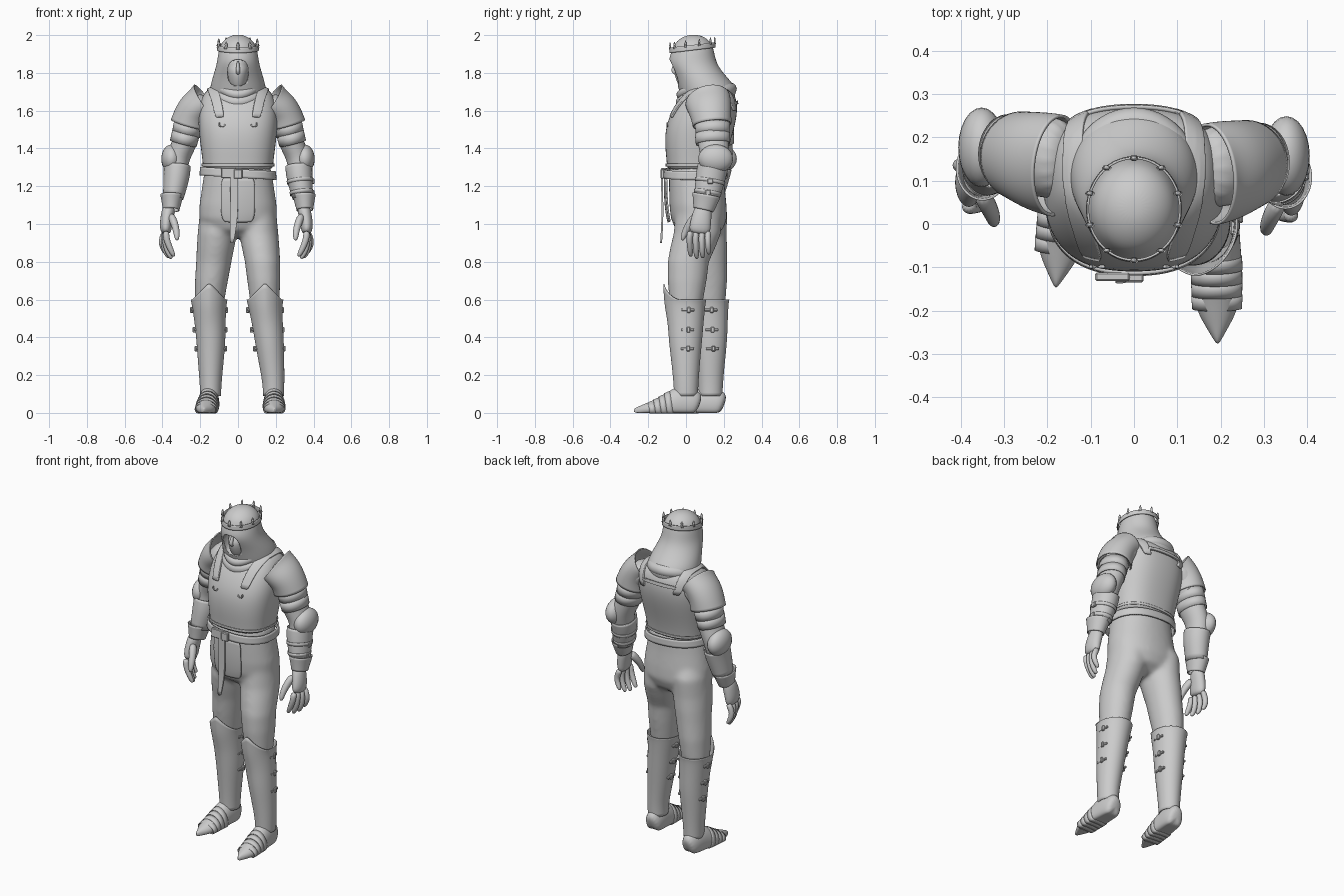
import bpy, bmesh, math
from mathutils import Vector

if "Cube" in bpy.data.objects:
    bpy.data.objects.remove(bpy.data.objects["Cube"])

steel = bpy.data.materials.new("plain_grey")
steel.use_nodes = True
steel.diffuse_color = (0.6, 0.6, 0.6, 1)
steel.node_tree.nodes["Principled BSDF"].inputs["Base Color"].default_value = (0.6, 0.6, 0.6, 1)


def finish(name, bm, thick=0, level=0, smooth=True):
    bmesh.ops.recalc_face_normals(bm, faces=bm.faces)
    mesh = bpy.data.meshes.new(name)
    bm.to_mesh(mesh)
    bm.free()
    mesh.materials.append(steel)
    if smooth:
        mesh.shade_smooth()
    ob = bpy.data.objects.new(name, mesh)
    bpy.context.collection.objects.link(ob)
    if level:
        subdivision = ob.modifiers.new("subdivision", "SUBSURF")
        subdivision.levels = subdivision.render_levels = level
    if thick:
        solid = ob.modifiers.new("thickness", "SOLIDIFY")
        solid.thickness, solid.offset = thick, 1
    return ob


def add_rings(bm, rings, n=16, power=2.0, tilt=False, caps=True, warp=None):
    """Skin elliptical rings (x, y, z, rx, ry), level or square to their path."""
    centres = [Vector(r[:3]) for r in rings]
    loops = []
    for i, (c, ring) in enumerate(zip(centres, rings)):
        side, other = Vector((1, 0, 0)), Vector((0, 1, 0))
        if tilt:
            t = (centres[min(i + 1, len(rings) - 1)] - centres[max(i - 1, 0)]).normalized()
            side = (side - t * t.x).normalized()
            other = t.cross(side)
        loop = []
        for k in range(n):
            a = math.tau * k / n
            u, v = [math.copysign(abs(f) ** (2 / power), f) for f in (math.cos(a), math.sin(a))]
            p = c + side * u * ring[3] + other * v * ring[4]
            loop.append(bm.verts.new(warp(p) if warp else p))
        loops.append(loop)
    for a, b in zip(loops, loops[1:]):
        for k in range(n):
            bm.faces.new((a[k], a[(k + 1) % n], b[(k + 1) % n], b[k]))
    if caps:
        bm.faces.new(loops[0])
        bm.faces.new(loops[-1])


def loft(name, rings, thick=0, level=2, **options):
    bm = bmesh.new()
    add_rings(bm, rings, caps=not thick, **options)
    return finish(name, bm, thick, level)


def level_ring(z, front, back, half, x=0):
    return (x, (front + back) / 2, z, half, (back - front) / 2)


def box(name, centre, size):
    bm = bmesh.new()
    bmesh.ops.create_cube(bm, size=1)
    for v in bm.verts:
        v.co = Vector(centre) + Vector(a * b for a, b in zip(v.co, size))
    bmesh.ops.bevel(bm, geom=bm.edges[:], offset=min(size) * 0.2, segments=1, affect="EDGES")
    return finish(name, bm, smooth=False)


def ribbon(name, path, width, across=(1, 0, 0), thick=0.01, bow=0, target=None, tip=1):
    """Flat strap along a path; can hug a target surface."""
    bm = bmesh.new()
    rows = []
    for i, p in enumerate(path):
        w = width * (tip if i == len(path) - 1 else 1)
        rows.append([bm.verts.new(Vector(p) + Vector(across) * w * k / 4 + Vector((0, bow * k * k / 4, 0)))
                     for k in range(-2, 3)])
    for a, b in zip(rows, rows[1:]):
        for k in range(4):
            bm.faces.new((a[k], a[k + 1], b[k + 1], b[k]))
    ob = finish(name, bm, 0, 2)
    if target:
        wrap = ob.modifiers.new("hug", "SHRINKWRAP")
        wrap.target, wrap.offset, wrap.wrap_mode = target, 0.004, "ABOVE_SURFACE"
    solid = ob.modifiers.new("thickness", "SOLIDIFY")
    solid.thickness, solid.offset = thick, 0
    return ob


def closed_tube(name, points, radius):
    curve = bpy.data.curves.new(name, "CURVE")
    curve.dimensions, curve.bevel_depth, curve.bevel_resolution = "3D", radius, 4
    spline = curve.splines.new("POLY")
    spline.points.add(len(points) - 1)
    for point, co in zip(spline.points, points):
        point.co = (*co, 1)
    spline.use_cyclic_u = spline.use_smooth = True
    curve.materials.append(steel)
    bpy.context.collection.objects.link(bpy.data.objects.new(name, curve))


# Trousers: hips and both thighs fused into one smooth skin
legs = {"left": (1, 0.005, [(0.11, 0.06), (0.13, 0.012), (0.143, 0.0), (0.166, -0.003), (0.188, 0.0)]),
        "right": (-1, 0.035, [(0.11, 0.09), (0.128, 0.108), (0.153, 0.122), (0.143, 0.13), (0.145, 0.13)])}
bm = bmesh.new()
add_rings(bm, [level_ring(1.3, -0.09, 0.2, 0.175), level_ring(1.2, -0.09, 0.205, 0.19),
               level_ring(1.1, -0.088, 0.215, 0.205), level_ring(1.03, -0.08, 0.218, 0.206),
               level_ring(0.97, -0.055, 0.195, 0.17), level_ring(0.93, 0.0, 0.14, 0.1)], n=32, power=2.2)
for s, _, path in legs.values():
    (hx, hy), (tx, ty), (kx, ky) = path[:3]
    add_rings(bm, [(s * 0.1, 0.08, 1.16, 0.07, 0.09), (s * 0.105, hy + 0.008, 1.06, 0.098, 0.122),
                   (s * hx, hy, 0.95, 0.104, 0.126), (s * (hx + tx) / 2, (hy + ty) / 2, 0.875, 0.1, 0.12),
                   (s * tx, ty, 0.8, 0.094, 0.11), (s * (tx + kx) / 2, (ty + ky) / 2, 0.7, 0.088, 0.104),
                   (s * kx, ky, 0.56, 0.075, 0.085)], n=32)
trousers = finish("trousers", bm)
remesh = trousers.modifiers.new("fuse", "REMESH")
remesh.mode, remesh.voxel_size, remesh.use_smooth_shade = "VOXEL", 0.01, True
relax = trousers.modifiers.new("relax", "SMOOTH")
relax.factor, relax.iterations = 0.5, 20

# Greaves with a pointed knee, straps, buckles and pointed shoes
for label, (s, turn, path) in legs.items():
    (kx, ky), (cx, cy), (ax, ay) = path[2:]

    def knee_point(p):
        front = max(0, 1 - abs(p.x - s * kx) / 0.085) if p.y < ky else 0
        if p.z > 0.59:
            p.z += 0.09 * front
        if p.z > 0.5:
            p.y -= 0.014 * front
        return p

    mid = ((kx + cx) / 2, (ky + cy) / 2)
    low = ((ax + cx) / 2, (ay + cy) / 2)
    shape = [(s * kx, ky, 0.6, 0.093, 0.103), (s * kx, ky, 0.575, 0.087, 0.098),
             (s * mid[0], mid[1], 0.48, 0.077, 0.09), (s * cx, cy, 0.38, 0.072, 0.083),
             (s * low[0], low[1], 0.27, 0.063, 0.071), (s * ax, ay, 0.16, 0.053, 0.061),
             (s * ax, ay, 0.09, 0.05, 0.058)]
    loft(label + "_greave", shape, thick=0.005, warp=knee_point, n=32)
    for z, (x, y), r in ((0.545, (kx, ky), 0.086), (0.44, mid, 0.077), (0.34, (cx, cy), 0.071)):
        for side in (-1, 1):
            edge = s * x + side * r
            box(label + "_greave_strap", (edge, y + 0.01, z), (0.014, 0.07, 0.014))
            box(label + "_greave_buckle", (edge + side * 0.005, y + 0.015, z), (0.02, 0.02, 0.03))

    def sole(p):
        p.z = max(p.z, 0)
        return p

    def foot_ring(d, half, high):
        return (s * (ax + turn * d / 0.34), ay + 0.07 - d, high * 0.35, half, high * 0.65)

    loft(label + "_shoe", [foot_ring(*f) for f in ((0, 0.035, 0.09), (0.03, 0.054, 0.13), (0.1, 0.056, 0.15),
         (0.15, 0.06, 0.115), (0.21, 0.06, 0.08), (0.27, 0.049, 0.055), (0.31, 0.025, 0.038), (0.348, 0.003, 0.022))],
         tilt=True, warp=sole)
    for i in range(4):
        d, h = 0.145 + 0.03 * i, 0.115 - 0.017 * i
        loft(label + "_shoe_lame", [foot_ring(d, 0.057, h), foot_ring(d + 0.031, 0.058 - 0.001 * i, h - 0.013)],
             thick=0.003, level=1, tilt=True, warp=sole, n=24)

# Cuirass, belt and hanging front pieces
cuirass = loft("cuirass", [level_ring(1.28, -0.105, 0.205, 0.188), level_ring(1.31, -0.1, 0.205, 0.186),
    level_ring(1.4, -0.112, 0.225, 0.198), level_ring(1.5, -0.112, 0.255, 0.21),
    level_ring(1.58, -0.085, 0.272, 0.212), level_ring(1.65, -0.045, 0.272, 0.2),
    level_ring(1.7, 0.0, 0.25, 0.178), level_ring(1.73, 0.04, 0.21, 0.13)], n=24, power=2.5)
loft("cuirass_rim", [level_ring(1.305, -0.106, 0.21, 0.191), level_ring(1.32, -0.106, 0.211, 0.192)],
     thick=0.003, n=24, power=2.5)
loft("belt", [level_ring(1.245, -0.113, 0.212, 0.197), level_ring(1.29, -0.11, 0.21, 0.194)],
     thick=0.009, n=24, power=2.4, warp=lambda p: p + Vector((0, 0, -0.06 * p.x)))
box("belt_buckle", (-0.05, -0.122, 1.27), (0.08, 0.02, 0.055))
box("belt_knot", (0.0, -0.125, 1.265), (0.045, 0.02, 0.05))
ribbon("front_tasset", [(0, -0.113, 1.25), (0, -0.115, 1.15), (0, -0.105, 1.05), (0, -0.095, 1.01)],
       0.18, thick=0.008, bow=0.012, tip=0.85)
ribbon("belt_tail", [(-0.02, -0.127, 1.29), (-0.02, -0.126, 1.15), (-0.022, -0.124, 1.02), (-0.033, -0.132, 0.9)],
       0.042, tip=0.5)
ribbon("back_collar_edge", [(x / 10, 0.28, 1.645) for x in (-1.2, -0.6, 0, 0.6, 1.2)], 0.02,
       across=(0, 0, 1), target=cuirass)
for s in (-1, 1):
    ribbon("shoulder_strap", [(s * 0.1, -0.09, 1.57), (s * 0.115, -0.03, 1.66), (s * 0.14, 0.05, 1.72),
           (s * 0.148, 0.13, 1.735), (s * 0.142, 0.22, 1.705), (s * 0.12, 0.27, 1.6)], 0.055, target=cuirass)
    loft("chest_hook", [(s * (0.085 + 0.016 * math.cos(a)), -0.099, 1.53 + 0.016 * math.sin(a), 0.005, 0.005)
         for a in (math.pi * k / 5 for k in range(5, 12))], tilt=True, n=8, level=1)

# Arms with pauldrons, plates, elbow guards, bracers and gauntlets
for label, s, dy, shift in (("left", 1, 0, -0.01), ("right", -1, 0.02, 0.008)):
    def limb(name, rings, dx=0, **options):
        return loft(label + "_" + name, [(s * (x + dx), y + dy, z, a, b) for x, y, z, a, b in rings],
                    tilt=True, **options)

    limb("sleeve", [(0.14, 0.13, 1.65, 0.075, 0.1), (0.22, 0.135, 1.6, 0.078, 0.095), (0.265, 0.14, 1.5, 0.068, 0.087),
         (0.285, 0.145, 1.42, 0.066, 0.084), (0.325, 0.155, 1.34, 0.062, 0.074),
         (0.325, 0.13, 1.24, 0.058, 0.066), (0.347, 0.105, 1.1, 0.042, 0.048)])
    limb("pauldron", [(0.178, 0.115, 1.655, 0.092, 0.115), (0.193, 0.118, 1.645, 0.082, 0.115),
         (0.225, 0.125, 1.615, 0.086, 0.11), (0.248, 0.133, 1.575, 0.087, 0.102),
         (0.262, 0.138, 1.525, 0.092, 0.097)], thick=0.007, n=20)
    for i in range(2):
        x, z = 0.262 + 0.014 * i, 1.53 - 0.05 * i
        limb("upper_arm_lame", [(x, 0.14, z, 0.074 - 0.003 * i, 0.09), (x + 0.014, 0.143, z - 0.055, 0.072 - 0.003 * i, 0.088)],
             thick=0.004, n=24, level=1)
    bm = bmesh.new()
    bmesh.ops.create_uvsphere(bm, u_segments=24, v_segments=14, radius=1)
    for v in bm.verts:
        v.co = Vector((s * (0.352 + 0.054 * v.co.x), 0.157 + dy + 0.092 * v.co.y, 1.345 + 0.076 * v.co.z))
    finish(label + "_elbow_guard", bm)
    limb("bracer", [(0.322, 0.143, 1.305, 0.067, 0.077), (0.324, 0.13, 1.25, 0.065, 0.076),
         (0.343, 0.11, 1.14, 0.05, 0.062)], thick=0.006)
    for z, r in ((1.235, 0.068), (1.175, 0.06)) if s > 0 else ():
        x, y = 0.322 + 0.12 * (1.285 - z), 0.138 - 0.2 * (1.285 - z)
        limb("bracer_strap", [(x, y, z, r, r + 0.01), (x + 0.002, y - 0.003, z - 0.018, r - 0.002, r + 0.008)],
             thick=0.004, n=24, level=1)
        box(label + "_bracer_buckle", (s * (x + r), y + dy, z - 0.008), (0.018, 0.03, 0.028))
    limb("gauntlet_cuff", [(0.35, 0.108, 1.155, 0.058, 0.072), (0.352, 0.1, 1.11, 0.047, 0.06),
         (0.354, 0.092, 1.075, 0.04, 0.05)], thick=0.005)
    limb("palm", [(0.354, 0.095, 1.1, 0.034, 0.042), (0.365, 0.085, 1.05, 0.036, 0.052),
         (0.375, 0.075, 0.99, 0.034, 0.058), (0.373, 0.07, 0.945, 0.026, 0.055)], dx=shift)
    for i in range(4):
        y, drop, fan = 0.022 + 0.032 * i, (0.0, 0.012, 0.008, -0.012)[i], 0.014 * (i - 1)
        limb("finger", [(0.373, y, 0.965, 0.019, 0.018), (0.38 + fan * 0.5, y - 0.004, 0.925, 0.018, 0.017),
             (0.37 + fan, y - 0.002, 0.88 - drop, 0.017, 0.016), (0.352 + fan, y + 0.002, 0.842 - drop, 0.014, 0.014),
             (0.342 + fan, y + 0.004, 0.828 - drop, 0.008, 0.008)], n=10, level=1, dx=shift)
    limb("thumb", [(0.35, 0.06, 1.05, 0.022, 0.026), (0.33, 0.025, 1.01, 0.022, 0.024), (0.318, -0.002, 0.965, 0.019, 0.019),
         (0.315, -0.015, 0.93, 0.015, 0.015), (0.315, -0.02, 0.912, 0.007, 0.007)], n=10, level=1, dx=shift)

# Hood with an arched face opening cut out
hood = loft("hood", [level_ring(1.62, 0.0, 0.23, 0.13), level_ring(1.68, -0.03, 0.268, 0.152),
    level_ring(1.73, -0.045, 0.262, 0.148), level_ring(1.78, -0.06, 0.215, 0.134), level_ring(1.83, -0.085, 0.175, 0.118),
    level_ring(1.87, -0.094, 0.158, 0.11), level_ring(1.92, -0.075, 0.148, 0.103), level_ring(1.96, -0.06, 0.135, 0.089),
    level_ring(1.99, -0.02, 0.1, 0.055), level_ring(2.002, 0.02, 0.06, 0.018)], n=24)
cutter = loft("face_cutter", [(0, -0.2, 1.8, 0.056, 0.072), (0, 0.0, 1.8, 0.054, 0.068)], tilt=True, level=0, n=24, power=2.6)
cut = hood.modifiers.new("face_opening", "BOOLEAN")
cut.object, cut.operation, cut.solver = cutter, "DIFFERENCE", "EXACT"
cutter.hide_render = True
cutter.hide_set(True)
loft("masked_face", [level_ring(1.7, -0.02, 0.1, 0.03), level_ring(1.74, -0.045, 0.1, 0.05), level_ring(1.79, -0.064, 0.1, 0.056),
     level_ring(1.82, -0.062, 0.1, 0.058), level_ring(1.84, -0.045, 0.1, 0.058), level_ring(1.88, -0.045, 0.1, 0.055)])
loft("nose", [(0, -0.045, 1.865, 0.006, 0.01), (0, -0.06, 1.835, 0.009, 0.012), (0, -0.07, 1.81, 0.013, 0.012),
     (0, -0.056, 1.79, 0.01, 0.008)], n=10)

# Draped cowl folds, sagging at the throat
for half, front, back, lift, radius in ((0.118, -0.02, 0.235, 0.0, 0.034), (0.1, -0.025, 0.2, 0.04, 0.026)):
    fold = [(half * math.sin(a), (front + back) / 2 - (back - front) / 2 * math.cos(a),
             1.69 + lift - 0.025 * math.cos(a) - 0.02 * max(0, math.cos(a)) ** 4)
            for a in (math.tau * k / 48 for k in range(48))]
    closed_tube("cowl_fold", fold, radius)


# Crown band with short upright points, tipped slightly forward
def tip_forward(p):
    return p + Vector((0, 0, 0.12 * (p.y - 0.04)))


loft("crown_band", [level_ring(1.92, -0.085, 0.153, 0.107), level_ring(1.948, -0.082, 0.151, 0.105)],
     thick=0.005, n=24, warp=tip_forward)
for k in range(10):
    a = math.tau * (k + 0.5) / 10
    x, y = 0.107 * math.cos(a), 0.034 + 0.118 * math.sin(a)
    loft("crown_point", [(x, y, 1.94, 0.012, 0.007), (x, y, 1.955, 0.006, 0.005), (x, y, 1.962, 0.008, 0.006),
         (x, y, 1.977, 0.002, 0.002)], n=6, level=0, warp=tip_forward)
